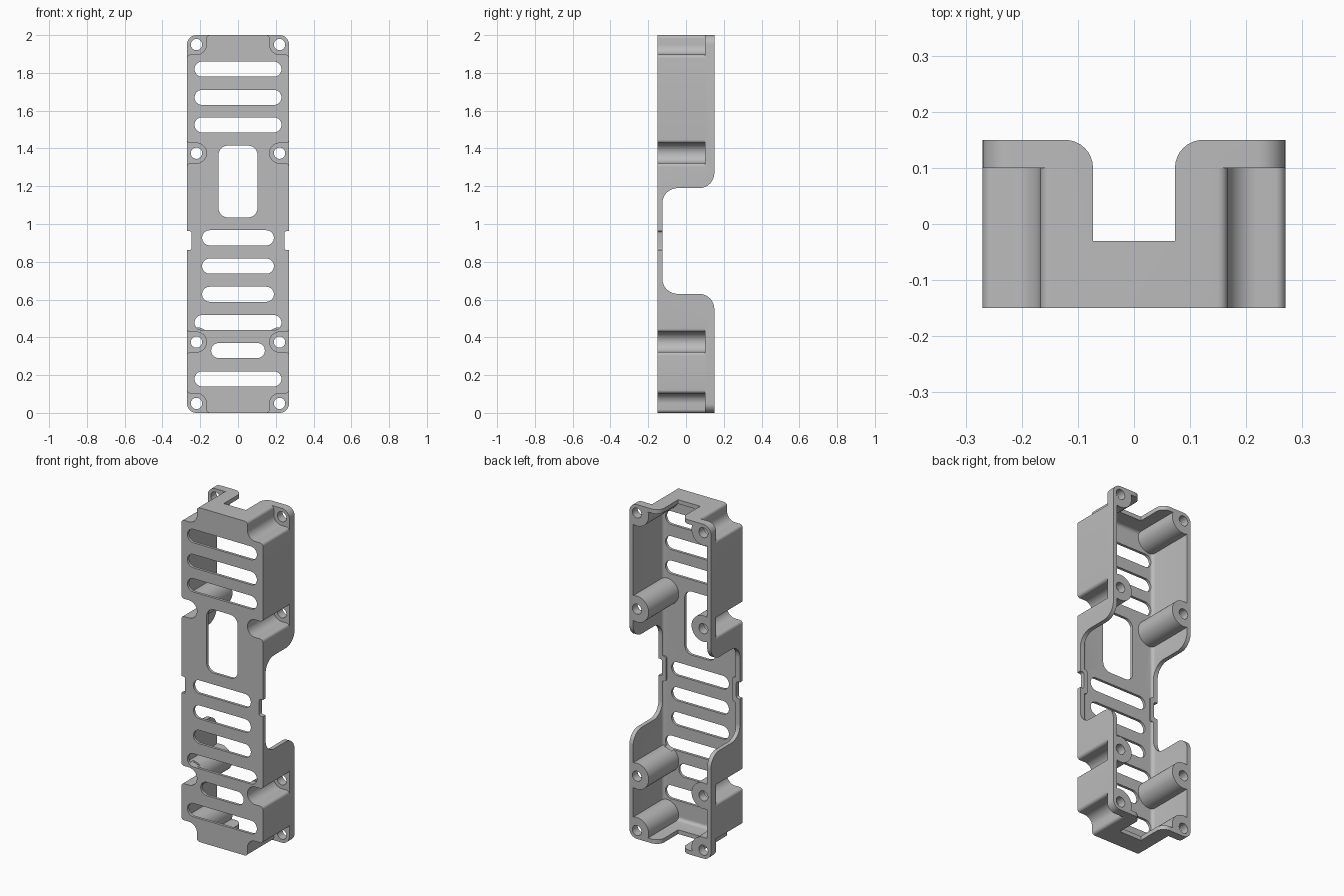
import bpy, bmesh
from math import cos, sin, radians

cube = bpy.data.objects.get("Cube")
if cube:
    bpy.data.objects.remove(cube, do_unlink=True)

HALF_W, HALF_D, HEIGHT, WALL = 0.27, 0.15, 2.0, 0.025
SCREW_X = 0.22
SCREW_Z = (0.05, 0.375, 1.375, 1.95)


def arc(cx, cy, r, a0, a1, n=8):
    """Points along an arc, angles in degrees."""
    angles = [radians(a0 + (a1 - a0) * i / n) for i in range(n + 1)]
    return [(cx + r * cos(a), cy + r * sin(a)) for a in angles]


def rounded(x0, x1, z0, z1, r):
    """Rounded rectangle outline."""
    return (arc(x1 - r, z1 - r, r, 0, 90) + arc(x0 + r, z1 - r, r, 90, 180)
            + arc(x0 + r, z0 + r, r, 180, 270) + arc(x1 - r, z0 + r, r, 270, 360))


def circle(x, z, r, n=40):
    return arc(x, z, r, 0, 360 - 360 / n, n - 1)


def prisms(name, outlines, axis, a, b, bevel=0):
    """One object holding each outline extruded along an axis from a to b."""
    place = {"x": lambda p, t: (t, p[0], p[1]),
             "y": lambda p, t: (p[0], t, p[1]),
             "z": lambda p, t: (p[0], p[1], t)}[axis]
    bm = bmesh.new()
    for pts in outlines:
        near = bm.faces.new([bm.verts.new(place(p, a)) for p in pts])
        edges = list(near.edges)
        out = bmesh.ops.extrude_face_region(bm, geom=[near], use_keep_orig=True)
        shift = place((0, 0), b - a)
        verts = [v for v in out["geom"] if isinstance(v, bmesh.types.BMVert)]
        bmesh.ops.translate(bm, verts=verts, vec=shift)
        if bevel:
            bmesh.ops.bevel(bm, geom=edges, offset=bevel, segments=5,
                            profile=0.5, affect='EDGES')
    bmesh.ops.remove_doubles(bm, verts=bm.verts, dist=1e-5)
    bmesh.ops.recalc_face_normals(bm, faces=bm.faces)
    mesh = bpy.data.meshes.new(name)
    bm.to_mesh(mesh)
    bm.free()
    obj = bpy.data.objects.new(name, mesh)
    bpy.context.collection.objects.link(obj)
    return obj


def cut(target, cutter):
    """Subtract the cutter from the target, then drop the cutter."""
    cutter.hide_render = True
    mod = target.modifiers.new("cut", 'BOOLEAN')
    mod.operation, mod.solver, mod.object = 'DIFFERENCE', 'EXACT', cutter
    bpy.ops.object.select_all(action='DESELECT')
    bpy.context.view_layer.objects.active = target
    target.select_set(True)
    bpy.ops.object.modifier_apply(modifier=mod.name)
    bpy.data.objects.remove(cutter, do_unlink=True)


def pocket(side, z, r=0.053, flare=0.018, edge=0.05):
    """Screw pocket open to the side, and to the end as well at a corner."""
    corner = z < 0.1 or z > 1.9
    up = -1 if z < 0.1 else 1
    far = edge + 0.1
    half = [(far, -r - flare)]
    half += arc(edge - flare, -r - flare, flare, 0, 90)
    half += arc(0, 0, r, -90, -135 if corner else -180, 12)
    if corner:
        pts = half + [(w, u) for u, w in reversed(half[:-1])] + [(far, far)]
    else:
        pts = half + [(u, -w) for u, w in reversed(half[:-1])]
    return [(side * (SCREW_X + u), z + up * w) for u, w in pts]


screws = [(s * SCREW_X, z) for s in (-1, 1) for z in SCREW_Z]

# Outer block
body = prisms("case_shell", [rounded(-HALF_W, HALF_W, 0, HEIGHT, 0.05)],
              "y", -HALF_D, HALF_D)

# Hollow, leaving the screw bosses and the thickened lips at the side notches
inner = HALF_W - WALL
hollow = prisms("hollow", [rounded(-inner, inner, WALL, HEIGHT - WALL, 0.03)],
                "y", -0.134, 0.3, bevel=0.02)
cut(hollow, prisms("bosses", [circle(x, z, 0.078) for x, z in screws],
                   "y", -0.25, 0.4))
lips = [rounded(*sorted((s * 0.22, s * 0.3)), 0.835, 0.985, 0.015) for s in (-1, 1)]
cut(hollow, prisms("lips", lips, "y", -0.25, 0.4))
cut(body, hollow)

# Screw pockets from the front and the through holes in their floors
cut(body, prisms("pockets", [pocket(s, z) for s in (-1, 1) for z in SCREW_Z],
                 "y", -0.3, 0.1))
cut(body, prisms("screw_holes", [circle(x, z, 0.03, 32) for x, z in screws],
                 "y", 0.05, 0.3))

# Vent slots and the window in the front plate
slots = [(1.82, 0.23), (1.67, 0.23), (1.525, 0.23), (0.927, 0.19), (0.777, 0.19),
         (0.628, 0.19), (0.478, 0.23), (0.33, 0.142), (0.18, 0.23)]
openings = [rounded(-w, w, z - 0.04, z + 0.04, 0.0399) for z, w in slots]
openings.append(rounded(-0.103, 0.103, 1.035, 1.415, 0.05))
cut(body, prisms("openings", openings, "y", -0.3, -0.11))

# Small notches in the side edges
notches = [rounded(*sorted((s * 0.245, s * 0.35)), 0.862, 0.962, 0.012) for s in (-1, 1)]
cut(body, prisms("side_notches", notches, "y", -0.3, 0.3))

# Large rounded cutout across both side walls
lo, hi, floor, r = 0.63, 1.19, -0.125, 0.08
side = [(0.3, lo - r)] + arc(HALF_D - r, lo - r, r, 0, 90)
side += arc(floor + r, lo + r, r, 270, 180) + arc(floor + r, hi - r, r, 180, 90)
side += arc(HALF_D - r, hi + r, r, -90, 0) + [(0.3, hi + r)]
cut(body, prisms("side_cutout", [side], "x", -0.5, 0.5))

# Cable gap through both end walls
gap, r = 0.073, 0.05
right = [(gap, -0.03)] + arc(gap + r, HALF_D - r, r, 180, 90) + [(gap + r, 0.3)]
left = [(-x, y) for x, y in reversed(right)]
cut(body, prisms("end_gaps", [right + left], "z", -0.2, 2.2))

# Plain grey plastic
grey = bpy.data.materials.new("grey_plastic")
colour = (0.5, 0.5, 0.5, 1)
grey.use_nodes = True
grey.diffuse_color = colour
grey.node_tree.nodes["Principled BSDF"].inputs["Base Color"].default_value = colour
body.data.materials.clear()
body.data.materials.append(grey)
for face in body.data.polygons:
    face.material_index = 0

bpy.ops.object.select_all(action='DESELECT')
bpy.context.view_layer.objects.active = body
body.select_set(True)
bpy.ops.object.shade_smooth_by_angle(angle=radians(30))
